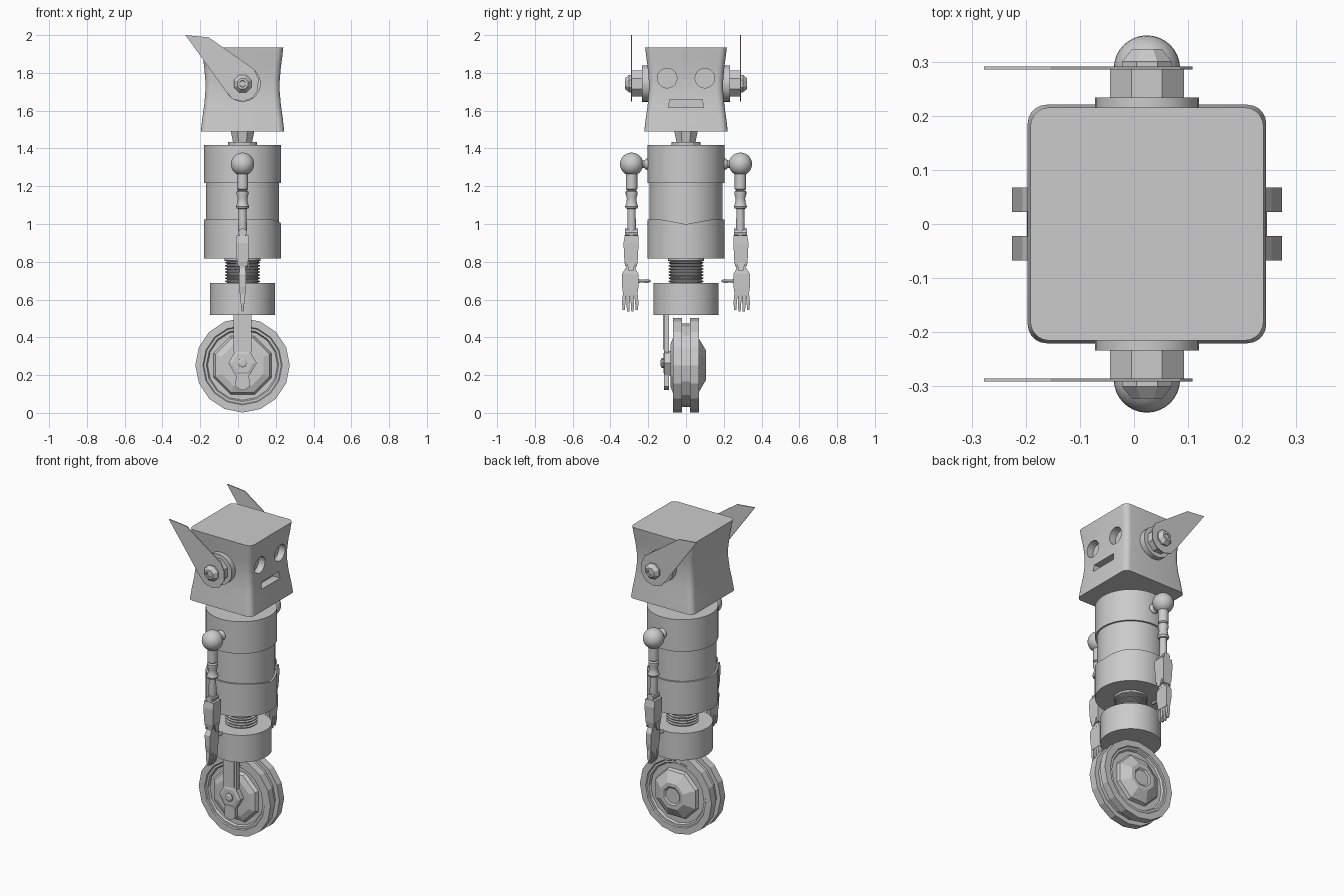
import bpy, bmesh, math
from mathutils import Vector

CX = 0.024          # common centre line in x
WZ = 0.252          # wheel axle height
grey = bpy.data.materials.new("plain_grey")
grey.diffuse_color = (0.6, 0.6, 0.6, 1)


def make(name, bm, smooth=False):
    bmesh.ops.recalc_face_normals(bm, faces=bm.faces[:])
    me = bpy.data.meshes.new(name)
    bm.to_mesh(me)
    bm.free()
    me.materials.append(grey)
    ob = bpy.data.objects.new(name, me)
    bpy.context.collection.objects.link(ob)
    if smooth:
        bpy.ops.object.select_all(action='DESELECT')
        ob.select_set(True)
        bpy.context.view_layer.objects.active = ob
        bpy.ops.object.shade_smooth_by_angle(angle=math.radians(32))
    return ob


def skin(rings, name, smooth=False):
    """Join rings of points with quads and cap both ends."""
    bm = bmesh.new()
    vs = [[bm.verts.new(p) for p in ring] for ring in rings]
    n = len(rings[0])
    for a, b in zip(vs, vs[1:]):
        for i in range(n):
            j = (i + 1) % n
            bm.faces.new((a[i], a[j], b[j], b[i]))
    bm.faces.new(vs[0])
    bm.faces.new(vs[-1])
    return make(name, bm, smooth)


def lathe(name, prof, n=48, axis='Z', c=(CX, 0, 0), smooth=True, phase=0.0, warp=None):
    """prof: (radius, position along axis)."""
    rings = []
    for r, h in prof:
        ring = []
        for i in range(n):
            a = 2 * math.pi * (i + phase) / n
            u, v = r * math.cos(a), r * math.sin(a)
            p = Vector((u, v, h) if axis == 'Z' else (u, h, v) if axis == 'Y' else (h, u, v))
            if warp:
                p = warp(p)
            ring.append(p + Vector(c))
        rings.append(ring)
    return skin(rings, name, smooth)


def loft(name, secs):
    """Tapered box from sections (x, y, z, half x, half y)."""
    return skin([[(x + sx * hx, y + sy * hy, z) for sx, sy in
                  ((-1, -1), (1, -1), (1, 1), (-1, 1))] for x, y, z, hx, hy in secs], name)


def plate(name, pts, y0, y1):
    """Flat outline in x, z given thickness along y."""
    return skin([[(x, y, z) for x, z in pts] for y in (y0, y1)], name)


# wheel: two tyres with a groove, recessed sides
lathe("wheel", [(0.10, -0.05), (0.185, -0.05), (0.192, -0.062), (0.205, -0.062), (0.21, -0.068),
                (0.25, -0.068), (0.25, -0.022), (0.222, -0.022), (0.222, 0.022), (0.25, 0.022),
                (0.25, 0.068), (0.21, 0.068), (0.205, 0.062), (0.192, 0.062), (0.185, 0.05),
                (0.10, 0.05)], 16, 'Y', (CX, 0, WZ), False)
lathe("hub_cap", [(0.16, 0.045), (0.15, 0.07), (0.085, 0.106), (0.06, 0.106), (0.05, 0.098),
                  (0.02, 0.098)], 8, 'Y', (CX, 0, WZ), False, 0.5)
lathe("inner_hub", [(0.17, -0.045), (0.155, -0.07), (0.12, -0.083), (0.03, -0.083)],
      8, 'Y', (CX, 0, WZ), False, 0.5)

# single-sided fork with axle nut and bolt
loft("fork_arm", [(CX, -0.103, 0.53, 0.048, 0.013), (CX, -0.103, 0.33, 0.048, 0.013),
                  (CX, -0.103, 0.30, 0.038, 0.013), (CX, -0.103, 0.21, 0.034, 0.013),
                  (CX, -0.103, 0.14, 0.038, 0.013), (CX, -0.103, 0.122, 0.012, 0.013)])
loft("fork_rib", [(CX, -0.112, 0.52, 0.034, 0.009), (CX, -0.112, 0.335, 0.034, 0.009)])
lathe("axle_nut", [(0.075, -0.08), (0.075, -0.114), (0.055, -0.12), (0.035, -0.12)],
      6, 'Y', (CX, 0, WZ + 0.012), False)
lathe("axle_bolt", [(0.026, -0.10), (0.026, -0.128), (0.016, -0.134)],
      8, 'Y', (CX, 0, WZ + 0.012), False)

# hip drum and ribbed waist
lathe("hip", [(0.173, 0.518), (0.173, 0.688)], 48)
ribs = [(0.082, 0.67)]
for k in range(7):
    z = 0.69 + k * 0.0165
    ribs += [(0.082, z), (0.092, z + 0.004), (0.092, z + 0.009), (0.082, z + 0.0125)]
lathe("waist_spring", ribs + [(0.096, 0.806), (0.096, 0.83)], 32)


# torso: lower band dips to a shallow V at the face side
def dip(p):
    if p.z > 1.0 and p.x > 0:
        p.z -= 0.026 * max(0, 1 - abs(p.y) / 0.14)
    return p


lathe("torso_lower", [(0.204, 0.818), (0.204, 1.025), (0.18, 1.025), (0.18, 0.9)], 64, warp=dip)
lathe("torso_middle", [(0.193, 0.88), (0.193, 1.25)], 64)
lathe("torso_upper", [(0.204, 1.216), (0.204, 1.418)], 64)
lathe("neck_base", [(0.076, 1.41), (0.076, 1.434)], 12, smooth=False)
lathe("neck", [(0.054, 1.43), (0.068, 1.495)], 8, smooth=False, phase=0.5)

# head: rounded square with a pinched middle
rings = []
for z, h in ((1.49, 0.221), (1.56, 0.213), (1.63, 0.203), (1.70, 0.197), (1.76, 0.197),
             (1.83, 0.203), (1.89, 0.211), (1.935, 0.216)):
    ring = []
    for q, (sx, sy) in enumerate(((1, 1), (-1, 1), (-1, -1), (1, -1))):
        for k in range(6):
            a = math.pi / 2 * (q + k / 5)
            ring.append((CX + sx * (h - 0.035) + 0.035 * math.cos(a),
                         sy * (h - 0.035) + 0.035 * math.sin(a), z))
    rings.append(ring)
head = skin(rings, "head", True)

# eye sockets and mouth slot, cut into the face
fx = CX + 0.155
cutters = [lathe("eye_cutter", [(0.052, 0), (0.052, 0.12)], 20, 'X', (fx, s * 0.1, 1.772), False)
           for s in (-1, 1)]
cutters.append(loft("mouth_cutter", [(fx + 0.06, 0, 1.617, 0.06, 0.092),
                                     (fx + 0.06, 0, 1.66, 0.06, 0.086)]))
bpy.context.view_layer.objects.active = head
for c in cutters:
    m = head.modifiers.new("cut", 'BOOLEAN')
    m.operation, m.solver, m.object = 'DIFFERENCE', 'EXACT', c
    bpy.ops.object.modifier_apply(modifier=m.name)
    bpy.data.objects.remove(c)

FIN = [(-0.278, 2.0), (-0.155, 1.988), (0.085, 1.82), (0.108, 1.77), (0.106, 1.71), (0.075, 1.665),
       (0.025, 1.648), (-0.03, 1.662), (-0.07, 1.71)]
for side, s in (("right", -1), ("left", 1)):
    # ear: disc, hub, pointed fin, bolt
    e = (CX, 0, 1.743)
    lathe(side + "_ear_disc", [(0.096, s * 0.18), (0.096, s * 0.234)], 32, 'Y', e)
    lathe(side + "_ear_hub", [(0.074, s * 0.23), (0.074, s * 0.288)], 8, 'Y', e, False, 0.5)
    plate(side + "_ear_fin", FIN, s * 0.286, s * 0.292)
    lathe(side + "_ear_bolt", [(0.05, s * 0.285), (0.05, s * 0.301), (0.03, s * 0.324),
                               (0.018, s * 0.324), (0.016, s * 0.318)], 8, 'Y', e, False, 0.5)

    # shoulder ball and its joint to the torso
    y = s * 0.288
    c = (CX, y, 0)
    ball = [(0.061 * math.sin(math.pi * k / 16) + 0.0005, 1.317 - 0.061 * math.cos(math.pi * k / 16))
            for k in range(17)]
    lathe(side + "_shoulder", ball, 32, c=c)
    lathe(side + "_shoulder_joint", [(0.032, s * 0.19), (0.03, s * 0.21), (0.02, s * 0.222),
                                     (0.022, s * 0.25)], 16, 'Y', (CX, 0, 1.317))
    # upper arm and thin elbow rod
    lathe(side + "_upper_arm", [(0.03, 1.28), (0.03, 1.185), (0.022, 1.178), (0.031, 1.172),
                                (0.031, 1.155), (0.025, 1.135), (0.028, 1.11), (0.035, 1.093),
                                (0.03, 1.082), (0.021, 1.08), (0.023, 0.975), (0.018, 0.93)],
          16, c=c)
    lathe(side + "_elbow", [(0.022, y - 0.034), (0.022, y + 0.034)], 10, 'Y', (CX, 0, 0.955), False)
    # forearm and wrist cuff
    loft(side + "_forearm", [(CX, y, 0.94, 0.033, 0.036), (CX, y * 1.01, 0.90, 0.034, 0.04),
                             (CX, y * 1.01, 0.80, 0.03, 0.035), (CX, y * 1.01, 0.775, 0.024, 0.03)])
    loft(side + "_wrist", [(CX, y * 1.01, 0.79, 0.015, 0.024), (CX, y * 1.01, 0.75, 0.018, 0.026)])
    for k in (-1, 1):
        loft(side + "_cuff", [(CX + k * 0.026, y * 1.01, 0.80, 0.007, 0.024),
                              (CX + k * 0.036, y * 1.01, 0.752, 0.002, 0.012)])
    # hand with four fingers and an inward thumb
    hy = s * 0.295
    loft(side + "_palm", [(CX, hy, 0.765, 0.015, 0.026), (CX, hy, 0.735, 0.019, 0.044),
                          (CX, hy, 0.67, 0.017, 0.044), (CX, hy, 0.618, 0.014, 0.036)])
    for k in range(4):
        f = hy + (k - 1.5) * 0.023
        tip = 0.537 if k in (1, 2) else 0.545
        loft(side + "_finger", [(CX, hy + (k - 1.5) * 0.02, 0.63, 0.012, 0.009),
                                (CX, f, 0.585, 0.010, 0.009), (CX, f, tip, 0.004, 0.006)])
    lathe(side + "_thumb", [(0.016, s * 0.262), (0.009, s * 0.24), (0.011, s * 0.215),
                            (0.012, s * 0.2), (0.005, s * 0.188)], 6, 'Y', (CX, 0, 0.698), False)
